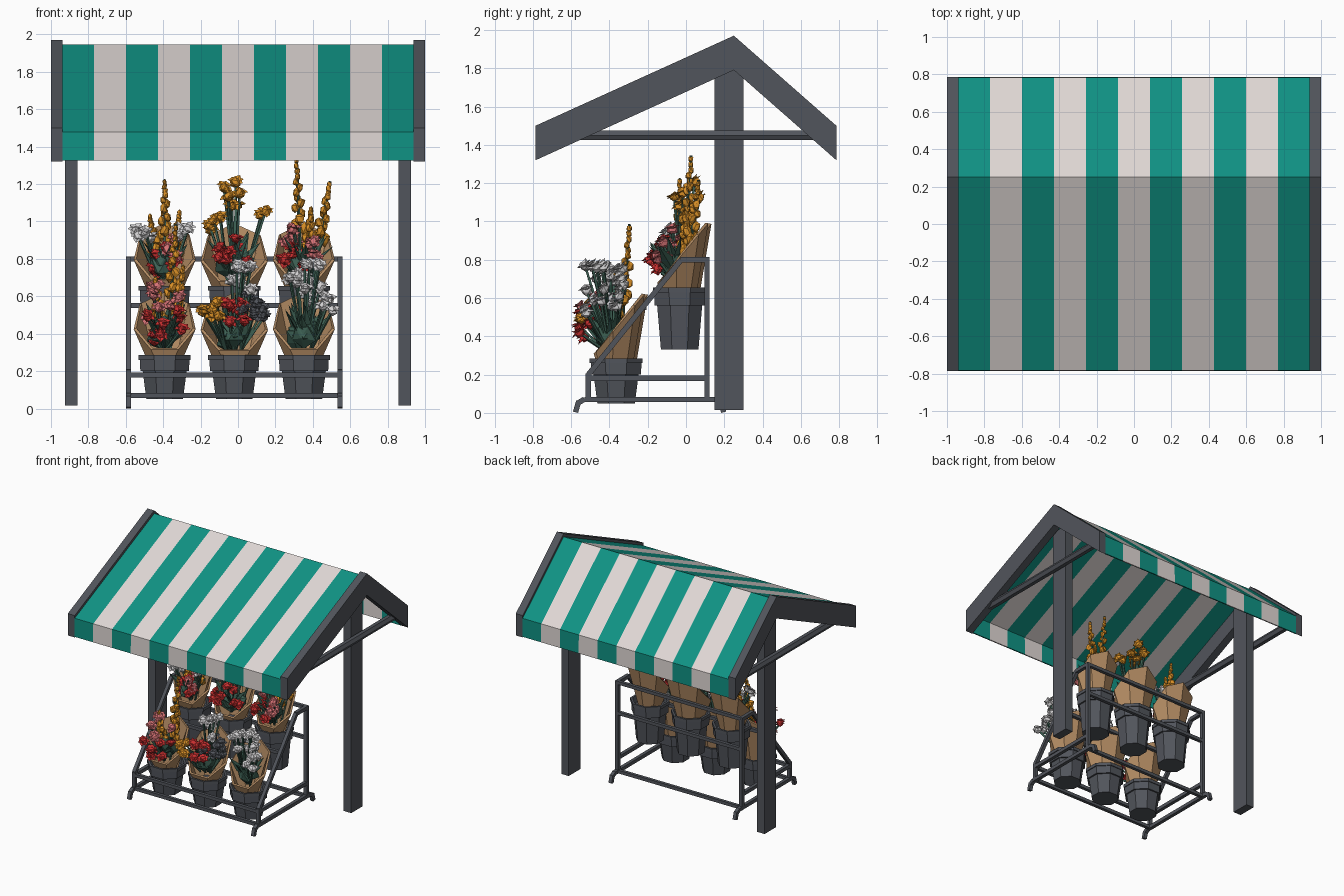
import bpy, bmesh, math, random
from mathutils import Vector, Matrix

if "Cube" in bpy.data.objects:
    bpy.data.objects.remove(bpy.data.objects["Cube"])
random.seed(4)

COLOURS = {
    "dark_grey": (0.083, 0.09, 0.106), "teal": (0.005, 0.29, 0.23),
    "canvas_white": (0.75, 0.69, 0.67), "kraft_paper": (0.45, 0.26, 0.125),
    "orange": (0.70, 0.28, 0.02), "red": (0.60, 0.03, 0.03),
    "pink": (0.68, 0.17, 0.18), "petal_white": (0.66, 0.65, 0.66),
    "leaf_green": (0.045, 0.115, 0.085)}
NAMES = list(COLOURS)
MATS = []
for n, c in COLOURS.items():
    m = bpy.data.materials.new(n)
    m.diffuse_color = (*c, 1)
    m.use_nodes = True
    m.node_tree.nodes["Principled BSDF"].inputs["Base Color"].default_value = m.diffuse_color
    MATS.append(m)


def finish(bm, name, mats, normals=True):
    if normals:
        bmesh.ops.recalc_face_normals(bm, faces=bm.faces)
    me = bpy.data.meshes.new(name)
    bm.to_mesh(me)
    bm.free()
    for n in mats:
        me.materials.append(MATS[NAMES.index(n)])
    ob = bpy.data.objects.new(name, me)
    bpy.context.collection.objects.link(ob)
    return ob


def bar(bm, p, q, r=0.014, sides=4, mat=0):
    """Straight bar from p to q; r is half the width of a square bar."""
    p, q = Vector(p), Vector(q)
    rot = (q - p).to_track_quat('Z', 'Y').to_matrix().to_4x4()
    k = r * math.sqrt(2) if sides == 4 else r
    mtx = Matrix.Translation((p + q) / 2) @ rot @ Matrix.Rotation(math.pi / sides, 4, 'Z')
    res = bmesh.ops.create_cone(bm, cap_ends=True, segments=sides, radius1=k, radius2=k,
                                depth=(q - p).length, matrix=mtx)
    for v in res['verts']:
        for f in v.link_faces:
            f.material_index = mat


def box(name, lo, hi):
    bm = bmesh.new()
    lo, hi = Vector(lo), Vector(hi)
    bmesh.ops.create_cube(bm, size=1, matrix=Matrix.Translation((lo + hi) / 2) @ Matrix.Diagonal((*(hi - lo), 1)))
    return finish(bm, name, ["dark_grey"])


# Posts, gable rafters and side ties
RAFTER = [(-0.785, 1.50), (0.25, 1.97), (0.785, 1.50), (0.785, 1.32), (0.25, 1.79), (-0.785, 1.32)]
for s, side in ((-1, "left"), (1, "right")):
    a, b = sorted((s * 0.858, s * 0.926))
    box(side + "_post", (a, 0.15, 0.015), (b, 0.30, 1.79))
    bm = bmesh.new()
    outer, inner = ([bm.verts.new((s * x, y, z)) for y, z in RAFTER] for x in (1.0, 0.938))
    for i in range(6):
        j = (i + 1) % 6
        bm.faces.new((outer[i], outer[j], inner[j], inner[i]))
    for ring in (outer, inner):
        bm.faces.new((ring[0], ring[1], ring[4], ring[5]))
        bm.faces.new((ring[1], ring[2], ring[3], ring[4]))
    finish(bm, side + "_rafter", ["dark_grey"])
    bm = bmesh.new()
    bar(bm, (s * 0.955, -0.58, 1.45), (s * 0.955, 0.68, 1.45), 0.03, 6)
    finish(bm, side + "_tie", ["dark_grey"])

# Striped canopy with hanging front and back valances
bm = bmesh.new()
PROFILE = [(-0.78, 1.325), (-0.78, 1.475), (0.25, 1.94), (0.78, 1.475), (0.78, 1.325)]
rows = [[bm.verts.new((-0.94 + 1.88 * i / 11, y, z)) for y, z in PROFILE] for i in range(12)]
for i in range(11):
    for j in range(4):
        f = bm.faces.new((rows[i][j], rows[i + 1][j], rows[i + 1][j + 1], rows[i][j + 1]))
        f.material_index = i % 2
canopy = finish(bm, "canopy", ["teal", "canvas_white"])
sol = canopy.modifiers.new("thickness", 'SOLIDIFY')
sol.thickness = 0.01
sol.offset = 0

# Two-tier display rack
CX, HALF = -0.02, 0.565
bm = bmesh.new()
SIDE = [((-0.53, 0.07), (0.16, 0.07)), ((-0.51, 0.07), (-0.51, 0.205)), ((-0.51, 0.20), (-0.025, 0.80)),
        ((-0.03, 0.80), (0.122, 0.80)), ((0.11, 0.07), (0.11, 0.80)), ((-0.51, 0.18), (0.11, 0.18)),
        ((-0.53, 0.072), (-0.563, 0.052)), ((-0.560, 0.062), (-0.577, 0.003)),
        ((0.15, 0.072), (0.183, 0.052)), ((0.180, 0.062), (0.197, 0.003))]
for s in (-1, 1):
    for p, q in SIDE:
        bar(bm, (CX + s * HALF, *p), (CX + s * HALF, *q))
for y, z in ((-0.51, 0.07), (-0.51, 0.18), (0.11, 0.07), (0.11, 0.55), (0.11, 0.80), (-0.22, 0.55)):
    bar(bm, (CX - HALF, y, z), (CX + HALF, y, z), 0.013)
lo = min(v.co.z for v in bm.verts)
for v in bm.verts:
    v.co.z = max(v.co.z, 0)
finish(bm, "display_rack", ["dark_grey"])


# Eight-sided bucket with a stepped rim
def bucket(name, x, y, z0, band, rim):
    prof = [(0.10, z0), (0.12, band), (0.133, band), (0.135, rim - 0.025), (0.142, rim - 0.025),
            (0.142, rim), (0.125, rim), (0.115, rim - 0.05)]
    bm = bmesh.new()
    rings = [[bm.verts.new((x + 1.06 * r * math.cos((k + 0.5) * math.pi / 4),
                            y + 1.06 * r * math.sin((k + 0.5) * math.pi / 4), z)) for k in range(8)]
             for r, z in prof]
    for a, b in zip(rings, rings[1:]):
        for k in range(8):
            bm.faces.new((a[k], a[k - 1], b[k - 1], b[k]))
    bm.faces.new(rings[0])
    bm.faces.new(rings[-1])
    finish(bm, name, ["dark_grey"])


# Seven-sided paper wrap, low at the front and pointed at the back
def paper_wrap(name, x, y, rim):
    bm = bmesh.new()
    low, top = [], []
    for k in range(7):
        a = math.pi / 2 + k * math.tau / 7
        c, s = math.cos(a), math.sin(a)
        low.append(bm.verts.new((x + 0.085 * c, y + 0.085 * s, rim - 0.05)))
        top.append(bm.verts.new((x + 0.17 * c, y + 0.015 + 0.135 * s, rim + 0.175 + 0.16 * s)))
    for k in range(7):
        bm.faces.new((low[k - 1], low[k], top[k], top[k - 1]))
    ob = finish(bm, name, ["kraft_paper"])
    m = ob.modifiers.new("thickness", 'SOLIDIFY')
    m.thickness = 0.016


def rnd(k):
    return Vector((random.uniform(-k, k), random.uniform(-k, k), random.uniform(-k, k)))


def chunk(bm, p, r, mat, stretch=1.0):
    """Jagged faceted lump."""
    res = bmesh.ops.create_icosphere(bm, subdivisions=1, radius=r)
    for v in res['verts']:
        v.co *= random.uniform(0.75, 1.2)
        v.co.z *= stretch
        v.co += p
        for f in v.link_faces:
            f.material_index = mat


def blade(bm, base, d, length, width, mat):
    """Folded pointed petal or leaf."""
    d = d.normalized()
    side = d.cross(Vector((0.1, -0.5, 1))).normalized() * width
    mid = base + d * length * 0.55
    up = side.cross(d).normalized() * width * 0.4
    b, l, r, t = (bm.verts.new(c) for c in (base, mid + side + up, mid - side + up, base + d * length))
    for tri in ((b, r, t), (b, t, l)):
        bm.faces.new(tri).material_index = mat


def rose(bm, p, mat, r=0.042):
    chunk(bm, p, r * 0.7, mat)
    q = (Vector((0, -0.6, 0.8)) + rnd(0.5)).to_track_quat('Z', 'Y')
    for k in range(7):
        a = k * math.tau / 7
        blade(bm, p, q @ Vector((math.cos(a), math.sin(a), random.uniform(-0.1, 0.7))), r * 1.15, r * 0.55, mat)


def spike(bm, base, tip, mat):
    for k in range(14):
        t = k / 13
        a = k * 2.4
        off = Vector((math.cos(a), math.sin(a), 0)) * 0.028 * (1 - t)
        chunk(bm, base.lerp(tip, 0.42 + 0.55 * t) + off, 0.028 - 0.014 * t, mat, 1.35)


# Bouquets: (kind, colour, x, y, z from rim centre, count, spread)
UPPER = [
    [("spike", "orange", 0, 0, 0.57, 1, 0), ("spike", "orange", -0.08, 0.02, 0.38, 1, 0),
     ("spike", "orange", 0.08, 0.03, 0.40, 1, 0), ("rose", "petal_white", -0.11, -0.02, 0.27, 4, 0.05),
     ("rose", "petal_white", 0.10, -0.02, 0.27, 3, 0.04), ("rose", "red", 0, -0.09, 0.15, 7, 0.08),
     ("rose", "pink", 0.02, -0.08, 0.2, 3, 0.06)],
    [("rose", "orange", 0.01, 0.04, 0.49, 8, 0.07), ("rose", "orange", -0.11, 0, 0.33, 4, 0.04),
     ("rose", "orange", 0.15, 0.05, 0.39, 2, 0.02), ("rose", "red", 0, -0.08, 0.17, 10, 0.09)],
    [("spike", "orange", -0.04, 0.06, 0.69, 1, 0), ("spike", "orange", 0.14, 0.10, 0.56, 1, 0),
     ("spike", "orange", 0.04, 0.04, 0.42, 1, 0), ("rose", "pink", -0.03, 0.0, 0.29, 7, 0.08),
     ("rose", "red", -0.05, -0.08, 0.15, 6, 0.07), ("rose", "pink", 0.07, -0.08, 0.18, 4, 0.05)]]
LOWER = [
    [("spike", "orange", 0.06, 0.07, 0.70, 1, 0), ("spike", "orange", 0.10, 0, 0.48, 1, 0),
     ("spike", "orange", -0.05, -0.03, 0.42, 1, 0), ("rose", "pink", 0, -0.09, 0.29, 8, 0.09),
     ("rose", "red", 0, -0.11, 0.16, 8, 0.10)],
    [("rose", "petal_white", 0.02, -0.02, 0.41, 8, 0.08), ("rose", "orange", -0.13, -0.13, 0.23, 6, 0.055),
     ("rose", "red", 0, -0.1, 0.23, 7, 0.06), ("rose", "dark_grey", 0.11, -0.06, 0.27, 8, 0.07)],
    [("rose", "petal_white", 0, -0.06, 0.38, 17, 0.12), ("rose", "petal_white", 0.11, -0.1, 0.3, 4, 0.07)]]


def bouquet(name, x, y, rim, spec):
    bm = bmesh.new()
    o = Vector((x, y, rim))
    leaf = NAMES.index("leaf_green")
    # leafy filling
    for _ in range(4):
        chunk(bm, o + Vector((0, -0.01, 0.12)) + rnd(0.035), 0.075, leaf)
    for k in range(18):
        a = k * 2.4
        d = Vector((math.cos(a) * 0.6, math.sin(a) * 0.5 - 0.25, random.uniform(0.6, 1.5)))
        blade(bm, o + Vector((0, -0.01, 0.05)), d, random.uniform(0.15, 0.26), 0.032, leaf)
    # flowers on stems
    for kind, col, fx, fy, fz, count, spread in spec:
        mat = NAMES.index(col)
        for _ in range(count):
            tip = o + Vector((fx, fy, fz)) + rnd(spread)
            base = o + Vector((fx * 0.3, fy * 0.3, 0.02))
            bar(bm, base, tip, 0.006, 4, leaf)
            if kind == "spike":
                spike(bm, base, tip, mat)
            else:
                rose(bm, tip, mat)
    finish(bm, name, NAMES, False)


for tier, y, z0, band, rim, specs in (("lower", -0.365, 0.05, 0.20, 0.285, LOWER),
                                      ("upper", -0.033, 0.33, 0.56, 0.655, UPPER)):
    for i, pos in enumerate(("left", "middle", "right")):
        x = CX + 0.372 * (i - 1)
        tag = f"{tier}_{pos}_"
        bucket(tag + "bucket", x, y, z0, band, rim)
        paper_wrap(tag + "paper_wrap", x, y, rim)
        bouquet(tag + "bouquet", x, y, rim, specs[i])
